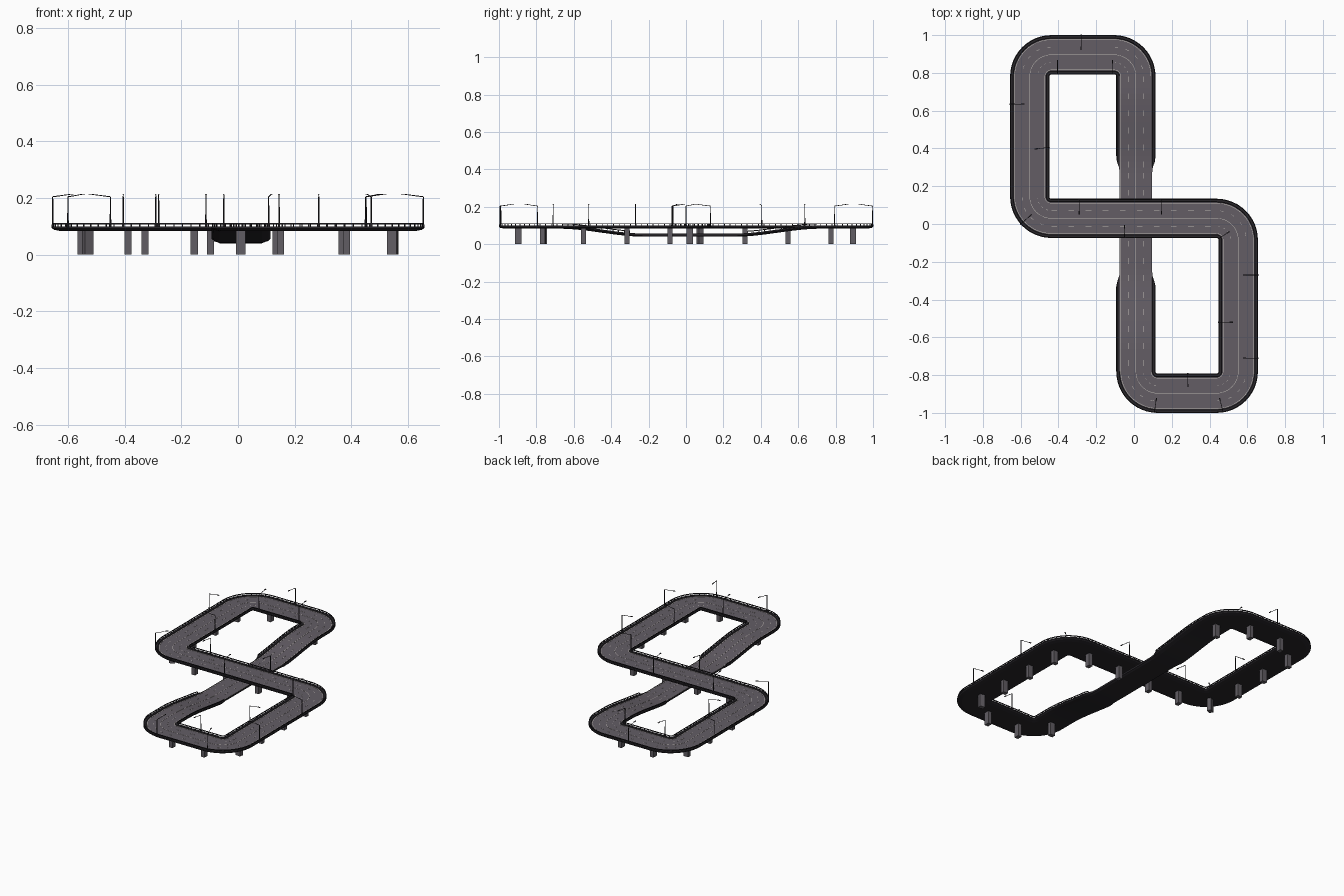
import bpy, bmesh, math
from mathutils import Vector, Matrix

if "Cube" in bpy.data.objects:
    bpy.data.objects.remove(bpy.data.objects["Cube"])


def mat(name, r, g, b):
    m = bpy.data.materials.new(name)
    m.diffuse_color = (r, g, b, 1)
    m.use_nodes = True
    m.node_tree.nodes["Principled BSDF"].inputs["Base Color"].default_value = m.diffuse_color
    return m


ASPHALT = mat("asphalt", 0.125, 0.11, 0.13)
DARK = mat("dark_edge", 0.02, 0.018, 0.022)
PAINT = mat("paint", 0.55, 0.52, 0.48)
CONCRETE = mat("concrete", 0.12, 0.11, 0.125)
R = 0.115
CX, MY = 0.01, 0.03


def smooth(t):
    t = max(0, min(1, t))
    return t * t * (3 - 2 * t)


def on_ramp(p):
    return abs(p.x - CX) < 0.02 and abs(p.y - MY) > 0.001 or (abs(p.x - CX) < 0.02)


# Road centreline: figure-eight of straights and rounded corners, from the underpass exit
def centreline():
    corners = [(CX, 0.896), (-0.552, 0.896), (-0.552, MY), (0.552, MY), (0.552, -0.896), (CX, -0.896)]
    pts = []
    cur = Vector((CX, 0.30))
    end = Vector((CX, 0.30))

    def straight(a, b, dip):
        n = max(1, round((b - a).length / 0.03))
        d = (b - a).normalized()
        for i in range(n):
            p = a.lerp(b, i / n)
            pts.append((p, d, dip))

    for i, c in enumerate(corners):
        c = Vector(c)
        nxt = Vector(corners[i + 1]) if i < 5 else end
        d0, d1 = (c - cur).normalized(), (nxt - c).normalized()
        straight(cur, c - d0 * R, i == 0)
        centre = c - d0 * R + d1 * R
        for k in range(12):
            a = math.pi / 2 * k / 12
            pts.append((centre - d1 * R * math.cos(a) + d0 * R * math.sin(a),
                        d0 * math.cos(a) + d1 * math.sin(a), False))
        cur = c + d1 * R
    straight(cur, end, True)
    out = []
    for p, d, dip in pts:
        k = 1 - smooth((abs(p.y - 0.02) - 0.24) / 0.46) if dip else 0
        wide = smooth((abs(p.y - 0.01) - 0.27) / 0.07) if dip else 1
        out.append((p, d, -0.043 * k, wide))
    return out


PATH = centreline()


def place(s, off, z):
    p, d, dz, wide = s
    lim = 0.086
    if abs(off) > lim:
        off = math.copysign(lim + (abs(off) - lim) * wide, off)
    n = Vector((-d.y, d.x))
    return (p.x + n.x * off, p.y + n.y * off, z + dz)


def finish(bm, name, material):
    bmesh.ops.recalc_face_normals(bm, faces=bm.faces)
    me = bpy.data.meshes.new(name)
    bm.to_mesh(me)
    bm.free()
    me.materials.append(material)
    ob = bpy.data.objects.new(name, me)
    bpy.context.collection.objects.link(ob)
    return ob


def sweep(bm, samples, profile, loop=True):
    rings = [[bm.verts.new(place(s, o, z)) for o, z in profile] for s in samples]
    m, n = len(profile), len(rings)
    for i in range(n if loop else n - 1):
        a, b = rings[i], rings[(i + 1) % n]
        for j in range(m):
            k = (j + 1) % m
            bm.faces.new((a[j], a[k], b[k], b[j]))
    if not loop:
        bm.faces.new(rings[0])
        bm.faces.new(rings[-1])


def rect(o, w, z0, z1):
    return [(o - w, z0), (o + w, z0), (o + w, z1), (o - w, z1)]


def box(bm, size, loc, angle=0):
    m = Matrix.Translation(loc) @ Matrix.Rotation(angle, 4, 'Z') @ Matrix.Diagonal((*size, 1))
    bmesh.ops.create_cube(bm, size=1, matrix=m)


def rod(bm, a, b, r1, r2):
    a, b = Vector(a), Vector(b)
    rot = (b - a).to_track_quat('Z', 'Y').to_matrix().to_4x4()
    bmesh.ops.create_cone(bm, cap_ends=True, segments=8, radius1=r1, radius2=r2,
                          depth=(b - a).length, matrix=Matrix.Translation((a + b) / 2) @ rot)


# Driving surface
bm = bmesh.new()
sweep(bm, PATH, rect(0, 0.0855, 0.092, 0.097))
finish(bm, "road_surface", ASPHALT)

# Underside slab with raised kerb edges
bm = bmesh.new()
sweep(bm, PATH, [(-0.075, 0.083), (0.075, 0.083), (0.098, 0.088), (0.104, 0.093), (0.104, 0.1),
                 (0.088, 0.1), (0.085, 0.093), (-0.085, 0.093), (-0.088, 0.1), (-0.104, 0.1),
                 (-0.104, 0.093), (-0.098, 0.088)])
finish(bm, "deck_slab", DARK)

# Guard rails and posts, left off in the underpass
OPEN = [s for s in PATH if s[3] > 0.6]
bm = bmesh.new()
for side in (-1, 1):
    sweep(bm, OPEN, rect(side * 0.1, 0.0018, 0.107, 0.112), False)
    last = None
    for s in OPEN:
        p = Vector(place(s, side * 0.1, 0.103))
        if last is None or (p - last).length > 0.028:
            box(bm, (0.004, 0.003, 0.01), p, math.atan2(s[1].y, s[1].x))
            last = p
finish(bm, "guard_rails", DARK)

# Painted lines: solid centre and edges, dashed lanes
bm = bmesh.new()
for o in (-0.08, 0, 0.08):
    sweep(bm, PATH, rect(o, 0.0011, 0.096, 0.0978))
for o in (-0.041, 0.041):
    for i in range(0, len(PATH) - 1, 3):
        sweep(bm, PATH[i:i + 2], rect(o, 0.001, 0.096, 0.0978), False)
finish(bm, "lane_markings", PAINT)

# Support pillars
pillars = [(0.01, 0.775, 90), (-0.155, 0.893, 0), (-0.388, 0.893, 0), (-0.55, 0.775, 90),
           (-0.55, 0.545, 90), (-0.55, 0.315, 90), (-0.53, 0.075, 115), (-0.328, 0.02, 0),
           (-0.097, 0.02, 0), (0.135, 0.02, 0), (0.367, 0.02, 0), (0.547, -0.085, 90),
           (0.55, -0.315, 90), (0.55, -0.548, 90), (0.545, -0.765, 80), (0.383, -0.897, 0),
           (0.15, -0.897, 0), (0.01, -0.755, 90)]
bm = bmesh.new()
for x, y, a in pillars:
    box(bm, (0.026, 0.034, 0.088), (x, y, 0.044), math.radians(a))
finish(bm, "support_pillars", CONCRETE)

# Street lamps: base xy, head xy
lamps = [(-0.28, 0.998, -0.28, 0.93), (-0.405, 0.795, -0.405, 0.86), (-0.113, 0.795, -0.113, 0.86),
         (-0.654, 0.635, -0.59, 0.635), (-0.45, 0.405, -0.518, 0.398), (-0.29, 0.13, -0.29, 0.06),
         (0.145, 0.13, 0.145, 0.06), (-0.6, 0.0, -0.548, 0.045), (-0.05, -0.07, -0.05, -0.015),
         (0.452, -0.075, 0.498, -0.045), (0.654, -0.27, 0.585, -0.27), (0.45, -0.52, 0.515, -0.52),
         (0.654, -0.71, 0.585, -0.71), (0.285, -0.793, 0.285, -0.855),
         (0.108, -0.995, 0.118, -0.93), (0.47, -0.99, 0.455, -0.93)]
bm = bmesh.new()
for bx, by, hx, hy in lamps:
    base, head = Vector((bx, by, 0)), Vector((hx, hy, 0))
    top = base + Vector((0, 0, 0.204))
    tip = head + Vector((0, 0, 0.213))
    rod(bm, base + Vector((0, 0, 0.094)), top, 0.003, 0.002)
    rod(bm, top, tip, 0.0018, 0.0013)
    ang = math.atan2(hy - by, hx - bx)
    box(bm, (0.018, 0.006, 0.003), tip, ang)
    box(bm, (0.008, 0.008, 0.012), base + Vector((0, 0, 0.1)), ang)
finish(bm, "street_lamps", DARK)
